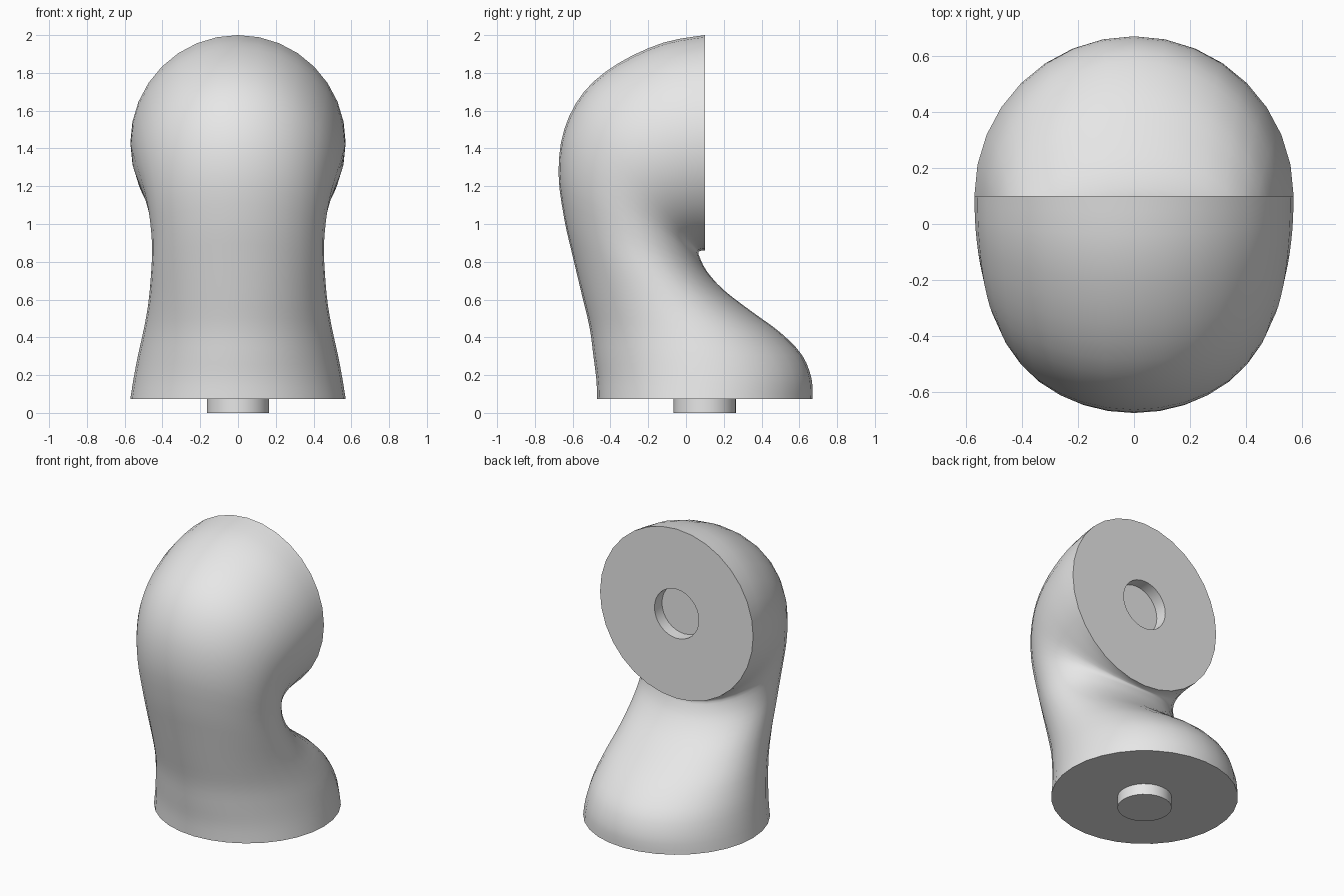
import bpy, bmesh, math
from mathutils import Vector

cube = bpy.data.objects.get("Cube")
if cube:
    bpy.data.objects.remove(cube, do_unlink=True)

SIDES = 32
STEPS = 3
BASE_Z, AXIS_Y = 0.074, 0.1
RADIUS, PEG_R, HOLE_DEPTH = 0.57, 0.165, 0.08
FACE_Z = 2 - RADIUS

grey = bpy.data.materials.new("light grey")
grey.use_nodes = True
grey.diffuse_color = (0.8, 0.8, 0.8, 1)
grey.node_tree.nodes["Principled BSDF"].inputs["Base Color"].default_value = (0.8, 0.8, 0.8, 1)

# Bend sections: outer y, outer z, inner y, inner z, half width
sections = [
    (-.47, BASE_Z, .67, BASE_Z, RADIUS),
    (-.475, .18, .665, .18, .553),
    (-.49, .30, .615, .305, .53),
    (-.51, .45, .50, .425, .50),
    (-.55, .62, .35, .535, .475),
    (-.60, .83, .20, .65, .46),
    (-.645, 1.03, .11, .75, .455),
    (-.675, 1.27, .07, .83, .47),
    (-.645, 1.50, .066, .85, .495),
    (-.54, 1.70, .07, .855, .525),
    (-.36, 1.85, .078, .858, .55),
    (-.12, 1.96, .09, .86, .566),
    (AXIS_Y, 2.0, AXIS_Y, 2 - 2 * RADIUS, RADIUS),
]


def smooth_sections(rows, steps):
    """Catmull-Rom interpolation of the section values."""
    out = []
    last = len(rows) - 1
    for i in range(last):
        quad = zip(rows[max(i - 1, 0)], rows[i], rows[i + 1], rows[min(i + 2, last)])
        quad = list(quad)
        for s in range(steps):
            t = s / steps
            out.append([b + t / 2 * (c - a + t * (2*a - 5*b + 4*c - d + t * (3*(b - c) + d - a)))
                        for a, b, c, d in quad])
    out.append(rows[-1])
    return out


def ring(bm, section):
    """Ellipse spanning the outer and inner points of a section."""
    oy, oz, iy, iz, width = section
    outer, inner = Vector((0, oy, oz)), Vector((0, iy, iz))
    mid, half = (outer + inner) / 2, (inner - outer) / 2
    verts = []
    for k in range(SIDES):
        a = math.tau * k / SIDES
        verts.append(bm.verts.new(mid + half * math.cos(a) + Vector((width * math.sin(a), 0, 0))))
    return verts


def loft(name, rows):
    bm = bmesh.new()
    rings = [ring(bm, r) for r in rows]
    for lower, upper in zip(rings, rings[1:]):
        for k in range(SIDES):
            n = (k + 1) % SIDES
            bm.faces.new((lower[k], lower[n], upper[n], upper[k]))
    bm.faces.new(rings[0])
    bm.faces.new(rings[-1])
    bmesh.ops.recalc_face_normals(bm, faces=bm.faces)
    mesh = bpy.data.meshes.new(name)
    bm.to_mesh(mesh)
    bm.free()
    obj = bpy.data.objects.new(name, mesh)
    bpy.context.collection.objects.link(obj)
    mesh.materials.append(grey)
    bpy.ops.object.select_all(action='DESELECT')
    obj.select_set(True)
    bpy.context.view_layer.objects.active = obj
    bpy.ops.object.shade_smooth_by_angle(angle=math.radians(45))
    return obj


# Bent body, closed by the vertical face with its round socket
socket = [(y, FACE_Z + PEG_R, y, FACE_Z - PEG_R, PEG_R) for y in (AXIS_Y, AXIS_Y - HOLE_DEPTH)]
loft("bent_body", smooth_sections(sections, STEPS) + socket)

# Round peg under the base
loft("base_peg", [(AXIS_Y - PEG_R, z, AXIS_Y + PEG_R, z, PEG_R) for z in (0, BASE_Z)])
